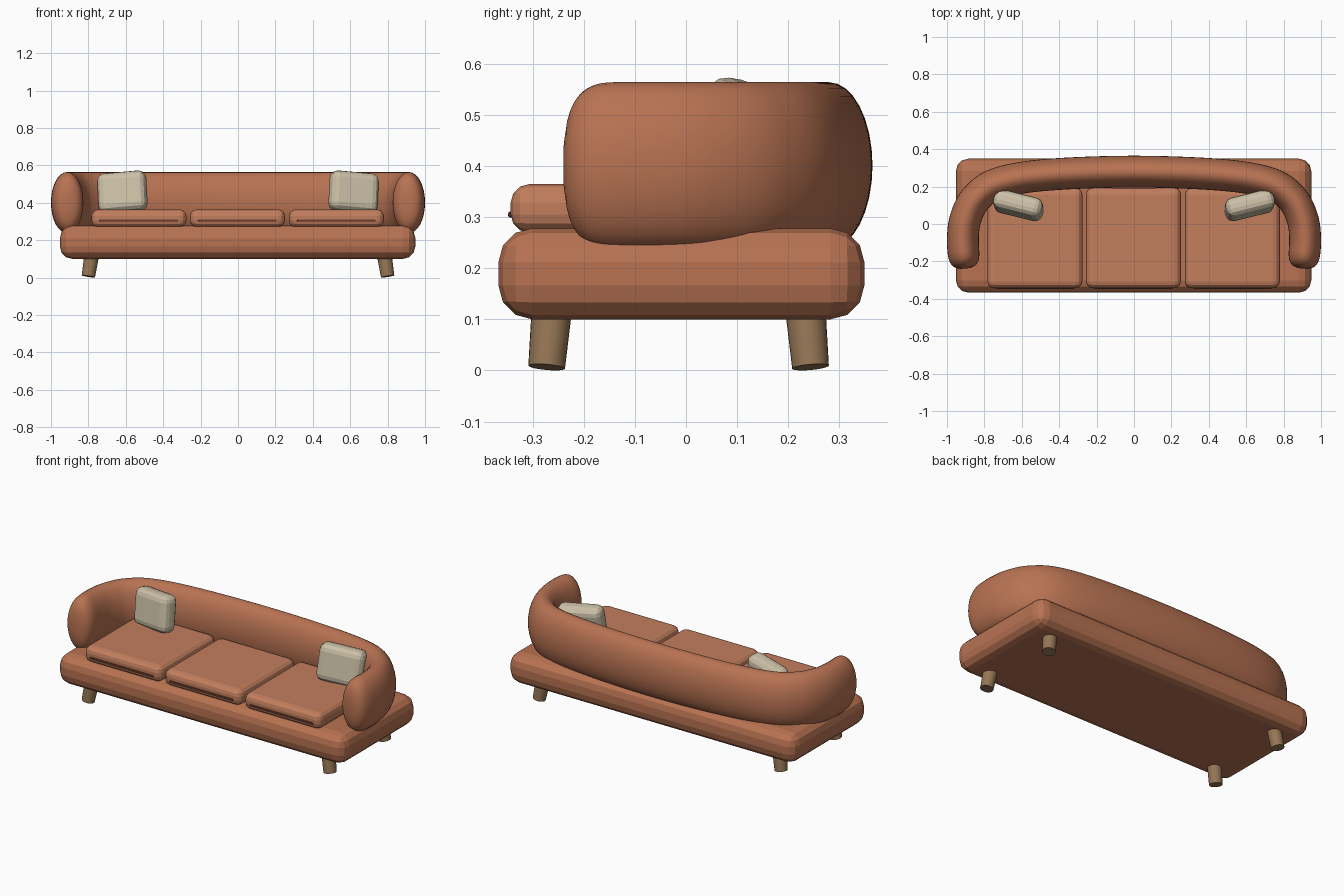
import bpy, bmesh, math
from mathutils import Vector, Euler

if "Cube" in bpy.data.objects:
    bpy.data.objects.remove(bpy.data.objects["Cube"])


def material(name, rgb):
    m = bpy.data.materials.new(name)
    m.diffuse_color = (*rgb, 1)
    m.use_nodes = True
    m.node_tree.nodes["Principled BSDF"].inputs["Base Color"].default_value = m.diffuse_color
    return m


TERRACOTTA = material("terracotta fabric", (0.48, 0.17, 0.085))
LIGHT = material("light terracotta fabric", (0.54, 0.21, 0.11))
SEAM = material("seam fabric", (0.14, 0.045, 0.025))
LINEN = material("linen", (0.60, 0.53, 0.39))
WOOD = material("wood", (0.30, 0.18, 0.09))


def add_object(name, bm, mat):
    bmesh.ops.recalc_face_normals(bm, faces=bm.faces)
    me = bpy.data.meshes.new(name)
    bm.to_mesh(me)
    bm.free()
    me.materials.append(mat)
    ob = bpy.data.objects.new(name, me)
    bpy.context.collection.objects.link(ob)
    return ob


def rounded_box(name, centre, size, radius, segs, mat, rot=(0, 0, 0)):
    bm = bmesh.new()
    bmesh.ops.create_cube(bm, size=1)
    bmesh.ops.scale(bm, vec=size, verts=bm.verts)
    bmesh.ops.bevel(bm, geom=bm.edges[:], offset=radius, segments=segs,
                    profile=0.5, affect='EDGES', clamp_overlap=True)
    ob = add_object(name, bm, mat)
    ob.location = centre
    ob.rotation_euler = [math.radians(a) for a in rot]
    return ob


def smooth(ob):
    bpy.ops.object.select_all(action='DESELECT')
    ob.select_set(True)
    bpy.context.view_layer.objects.active = ob
    bpy.ops.object.shade_smooth_by_angle(angle=math.radians(40))


def catmull(pts, steps):
    ext = [2 * pts[0] - pts[1]] + pts + [2 * pts[-1] - pts[-2]]
    out = []
    for i in range(1, len(ext) - 2):
        a, b, c, d = ext[i - 1:i + 3]
        for k in range(steps):
            t = k / steps
            out.append(0.5 * (2 * b + (c - a) * t + (2 * a - 5 * b + 4 * c - d) * t * t
                              + (3 * b - a - 3 * c + d) * t ** 3))
    return out + [pts[-1]]


# Base
rounded_box("base", (-0.002, -0.009, 0.189), (1.90, 0.716, 0.178), 0.066, 3, TERRACOTTA)

# Wraparound backrest: oval section swept along a U path, with blunt round ends
half = [(0.903, -0.238), (0.915, -0.09), (0.9, 0.03), (0.842, 0.14), (0.72, 0.22), (0.46, 0.263)]
ctrl = [Vector(p) for p in half] + [Vector((0, 0.28))] + [Vector((-x, y)) for x, y in reversed(half)]
path = catmull(ctrl, 24)
dist = [0.0]
for p, q in zip(path, path[1:]):
    dist.append(dist[-1] + (q - p).length)
CAP, SIDES = 0.11, 32
bm = bmesh.new()
rings = []
for i, p in enumerate(path):
    tan = (path[min(i + 1, len(path) - 1)] - path[max(i - 1, 0)]).normalized()
    nrm = Vector((tan.y, -tan.x))
    d = min(dist[i], dist[-1] - dist[i])
    s = 1.0 if d >= CAP else max(0.3, (1 - (1 - d / CAP) ** 3) ** (1 / 3))
    ring = []
    for k in range(SIDES):
        a = math.tau * k / SIDES
        w, h = 0.085 * s * math.cos(a), 0.163 * s * math.sin(a)
        ring.append(bm.verts.new((p.x + nrm.x * w, p.y + nrm.y * w, 0.401 + h)))
    rings.append(ring)
for r, q in zip(rings, rings[1:]):
    for k in range(SIDES):
        j = (k + 1) % SIDES
        bm.faces.new((r[k], r[j], q[j], q[k]))
bm.faces.new(rings[0])
bm.faces.new(rings[-1])
smooth(add_object("backrest", bm, TERRACOTTA))

# Seat cushions with a seam strip along each front
for label, x in (("left", -0.53), ("middle", -0.003), ("right", 0.526)):
    rounded_box(label + "_seat_cushion", (x, -0.075, 0.317), (0.508, 0.536, 0.095), 0.036, 3, LIGHT)
    rounded_box(label + "_cushion_seam", (x, -0.338, 0.305), (0.42, 0.02, 0.012), 0.004, 2, SEAM)

# Throw pillows leaning in the corners
for label, s in (("left", -1), ("right", 1)):
    rounded_box(label + "_throw_pillow", (s * 0.618, 0.1, 0.457), (0.265, 0.105, 0.215),
                0.04, 3, LINEN, (-9, s * 5, s * 14))

# Splayed legs
for sx, side in ((-1, "left"), (1, "right")):
    for sy, end, y in ((-1, "front", -0.267), (1, "back", 0.238)):
        bm = bmesh.new()
        bmesh.ops.create_cone(bm, cap_ends=True, segments=24, radius1=0.036,
                              radius2=0.04, depth=0.13)
        rot = Euler((math.radians(sy * 5), math.radians(-sx * 9), 0))
        bmesh.ops.rotate(bm, cent=(0, 0, 0), matrix=rot.to_matrix(), verts=bm.verts)
        low = min(v.co.z for v in bm.verts)
        leg = add_object(f"{end}_{side}_leg", bm, WOOD)
        leg.location = (sx * 0.79, y, -low)
        smooth(leg)
